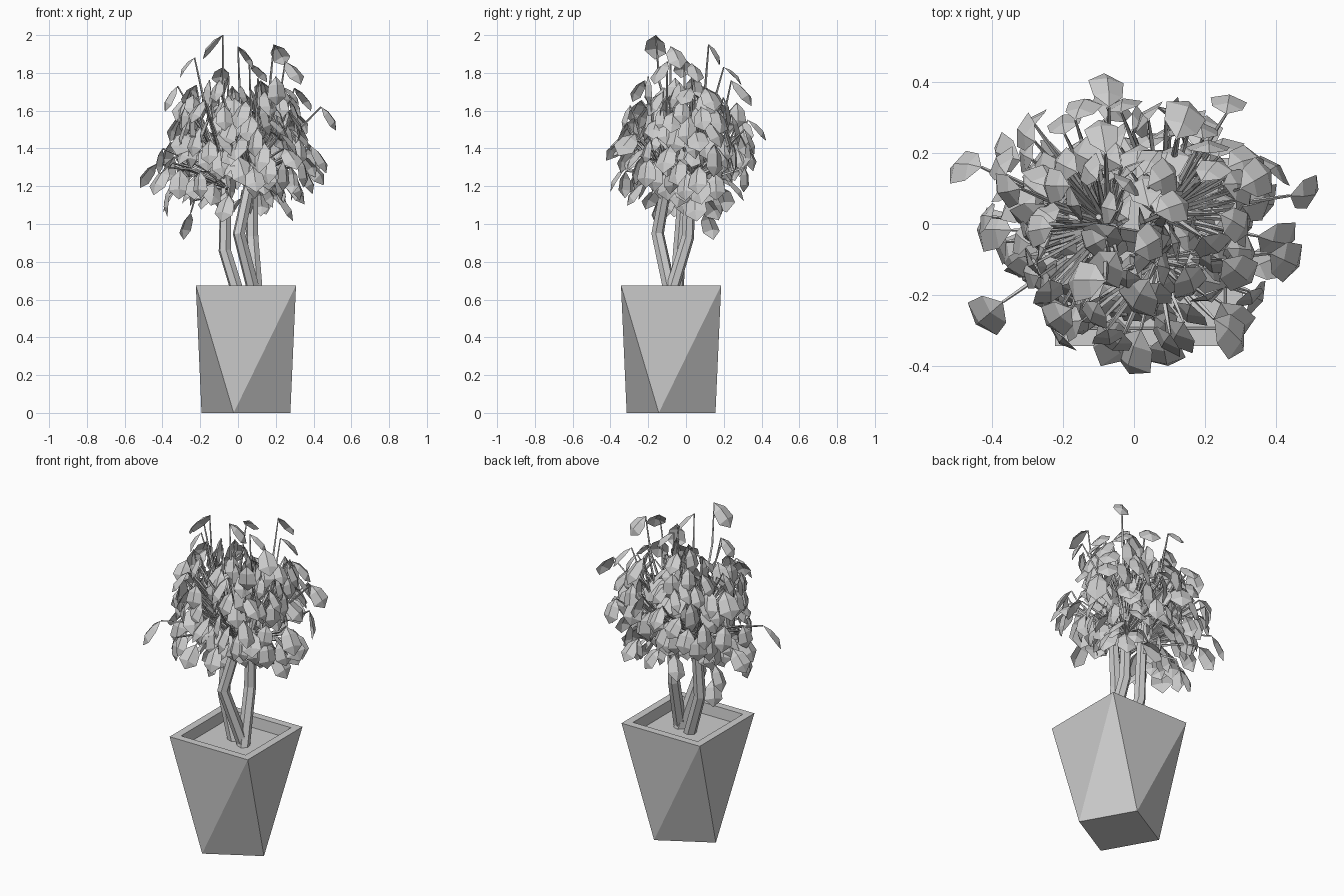
import bpy, bmesh, math, random
from mathutils import Vector

random.seed(5)
cube = bpy.data.objects.get("Cube")
if cube:
    bpy.data.objects.remove(cube, do_unlink=True)

grey = bpy.data.materials.new("plain grey")
grey.use_nodes = True
grey.diffuse_color = (0.61, 0.61, 0.61, 1)
grey.node_tree.nodes["Principled BSDF"].inputs["Base Color"].default_value = (0.61, 0.61, 0.61, 1)


def finish(bm, name, solid=True):
    if solid:
        bmesh.ops.recalc_face_normals(bm, faces=bm.faces)
    mesh = bpy.data.meshes.new(name)
    bm.to_mesh(mesh)
    bm.free()
    mesh.materials.append(grey)
    bpy.context.collection.objects.link(bpy.data.objects.new(name, mesh))


def ring(bm, centre, half_diagonal, angle, z):
    """Four corner vertices of a turned square."""
    return [bm.verts.new((centre[0] + half_diagonal * math.cos(angle + i * math.pi / 2),
                          centre[1] + half_diagonal * math.sin(angle + i * math.pi / 2), z))
            for i in range(4)]


def tube(bm, points, radii, sides):
    """Tapered faceted tube along a path, closed at both ends."""
    points = [Vector(p) for p in points]
    rings = []
    for i, (p, r) in enumerate(zip(points, radii)):
        along = (points[min(i + 1, len(points) - 1)] - points[max(i - 1, 0)]).normalized()
        side = along.cross(Vector((0.3, 1, 0.1))).normalized()
        other = along.cross(side)
        rings.append([bm.verts.new(p + r * (side * math.cos(a) + other * math.sin(a)))
                      for a in (k * math.tau / sides for k in range(sides))])
    for low, high in zip(rings, rings[1:]):
        for k in range(sides):
            n = (k + 1) % sides
            bm.faces.new((low[k], low[n], high[n], high[k]))
    bm.faces.new(rings[0][::-1])
    bm.faces.new(rings[-1])


def leaf(bm, base, heading, pitch, roll, size):
    """Six-sided leaf folded on its midrib, drooping along its heading."""
    out = Vector((math.cos(heading), math.sin(heading), 0))
    along = out * math.cos(pitch) - Vector((0, 0, math.sin(pitch)))
    flat = Vector((-out.y, out.x, 0))
    across = flat * math.cos(roll) + along.cross(flat) * math.sin(roll)
    up = along.cross(across)
    at = lambda t, w, h: bm.verts.new(base + size * (along * t + across * w + up * h))
    start, tip = at(0, 0, 0), at(1, 0, -0.15)
    mid_a, mid_b = at(0.3, 0, 0.08), at(0.7, 0, 0.05)
    for s in (1, -1):
        edge_a, edge_b = at(0.3, 0.29 * s, -0.03), at(0.72, 0.35 * s, -0.08)
        for face in ((start, mid_a, edge_a), (mid_a, mid_b, edge_b, edge_a), (mid_b, tip, edge_b)):
            bm.faces.new(face if s < 0 else face[::-1])


# Planter: square top twisting down to a turned square base, with a recessed bed
bm = bmesh.new()
centre = (0.042, -0.079)
top = ring(bm, centre, 0.375, math.radians(-135), 0.675)
foot = ring(bm, centre, 0.244, math.radians(-105.5), 0)
inner = ring(bm, centre, 0.31, math.radians(-135), 0.675)
bed = ring(bm, centre, 0.30, math.radians(-135), 0.61)
for i in range(4):
    n = (i + 1) % 4
    bm.faces.new((top[i], foot[i], top[n]))
    bm.faces.new((foot[i], foot[n], top[n]))
    bm.faces.new((top[i], top[n], inner[n], inner[i]))
    bm.faces.new((inner[i], inner[n], bed[n], bed[i]))
bm.faces.new(bed)
bm.faces.new(foot[::-1])
finish(bm, "planter")

# Three bent stems rising from one spot in the bed
stems = [
    [(0.01, -0.05, 0.6), (-0.07, -0.035, 0.86), (-0.065, -0.01, 1.2), (-0.1, 0.02, 1.5)],
    [(0.095, -0.075, 0.6), (0.005, -0.15, 0.95), (0.065, -0.10, 1.23), (0.07, -0.11, 1.5)],
    [(0.10, -0.09, 0.6), (0.075, 0.01, 0.93), (0.075, 0.02, 1.2), (0.10, 0.05, 1.5)],
]
bm = bmesh.new()
for path in stems:
    tube(bm, path, (0.036, 0.034, 0.03, 0.009), 6)
finish(bm, "stems")

# Leaf places: outlying ones by hand (x, y, z, heading in degrees), the rest in an egg-shaped crown
places = [
    (-0.08, -0.16, 2.0, 180), (0.0, -0.08, 1.94, 30), (0.19, 0.12, 1.95, 50), (-0.23, -0.01, 1.88, 190),
    (0.06, 0.03, 1.85, 20), (0.25, -0.1, 1.86, -40), (-0.32, 0.1, 1.73, 190), (-0.08, 0.2, 1.83, 100),
    (0.2, -0.2, 1.78, -50), (0.3, 0.1, 1.72, 30), (-0.1, -0.22, 1.76, -110), (0.12, 0.24, 1.76, 70),
    (0.44, 0.08, 1.62, 5), (-0.43, 0.16, 1.32, 175), (-0.25, 0.1, 1.06, 135), (0.2, 0.05, 1.16, 0),
    (-0.2, -0.32, 1.28, -115), (0.08, -0.32, 1.3, -80), (-0.07, 0.33, 1.55, 95), (0.26, 0.31, 1.5, 80),
    (-0.37, -0.22, 1.3, -140), (0.33, -0.2, 1.35, -30), (-0.28, 0.28, 1.4, 130), (0.38, 0.15, 1.42, 20),
    (-0.4, 0.02, 1.4, 180), (-0.32, 0.18, 1.2, 160), (-0.36, -0.05, 1.2, 200), (0.1, 0.31, 1.3, 70),
]
places = [(Vector(p[:3]), math.radians(p[3])) for p in places]
count = 180
for i in range(count):
    h = 1 - 2 * (i + 0.5) / count
    turn = i * 2.39996
    # Spread evenly through the volume of the crown
    reach = (0.08 + 0.92 * (i * 0.7549 % 1)) ** 0.4
    flat = math.sqrt(1 - h * h) * reach
    spot = Vector((0.40 * flat * math.cos(turn), 0.34 * flat * math.sin(turn),
                   1.465 + 0.36 * h * reach))
    places.append((spot, turn + random.uniform(-1, 1)))

# Thin bent twigs from the nearest stem to every leaf
twigs, leaves = bmesh.new(), bmesh.new()
for spot, heading in places:
    path = min(stems, key=lambda s: (Vector(s[2]).xy - spot.xy).length)
    low, high = Vector(path[2]), Vector(path[3])
    start = low.lerp(high, min(1, max(-0.2, (spot.z - 1.25) * 1.2)) * random.uniform(0.2, 0.9))
    bend = start.lerp(spot, random.uniform(0.5, 0.75))
    bend.xy = start.xy.lerp(spot.xy, random.uniform(0.6, 0.9))
    bend.z += 0.02 if spot.z < 1.7 else -0.04
    tube(twigs, (start, bend, spot), (0.009, 0.007, 0.004), 4)
    pitch = random.uniform(35, 50) if spot.z > 1.85 else random.uniform(35, 85)
    leaf(leaves, spot, heading, math.radians(pitch), random.uniform(-0.5, 0.5),
         random.uniform(0.13, 0.18))
finish(twigs, "twigs")
finish(leaves, "leaves", solid=False)
